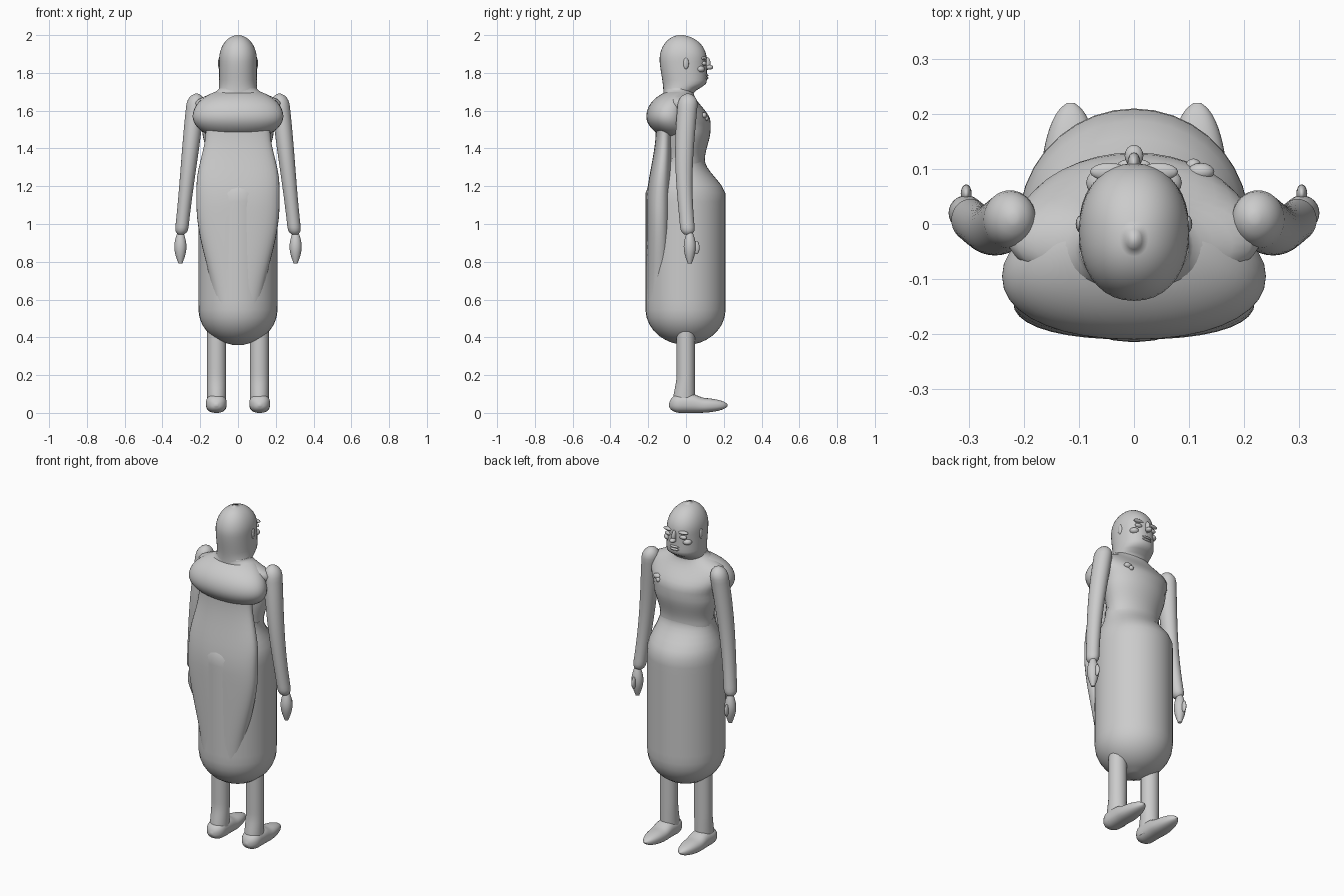
import bpy, bmesh, math
from mathutils import Vector

default = bpy.data.objects.get("Cube")
if default:
    bpy.data.objects.remove(default, do_unlink=True)

gray = bpy.data.materials.new("plain gray")
gray.use_nodes = True
gray.diffuse_color = (0.6, 0.6, 0.6, 1)
gray.node_tree.nodes["Principled BSDF"].inputs["Base Color"].default_value = gray.diffuse_color


def fraction(start, end, level):
    """How far the level lies between start and end, kept within the two."""
    return min(max((level - start) / (end - start), 0.01), 1)


def ramp(start, end, level):
    """Ease softly from none at start to full at end."""
    t = fraction(start, end, level)
    return t * t * (3 - 2 * t)


def dome(start, end, level):
    """Swell like a quarter circle from a rounded tip to full size."""
    return math.sqrt(1 - (1 - fraction(start, end, level)) ** 2)


def finish(name, bm, mirrored):
    """Turn a bmesh into a smooth shaded object, with a twin across x if asked."""
    bmesh.ops.recalc_face_normals(bm, faces=bm.faces[:])
    mesh = bpy.data.meshes.new(name)
    bm.to_mesh(mesh)
    bm.free()
    mesh.materials.append(gray)
    for face in mesh.polygons:
        face.use_smooth = True
    obj = bpy.data.objects.new(name, mesh)
    bpy.context.collection.objects.link(obj)
    if mirrored:
        obj.modifiers.new("mirror", "MIRROR").use_mirror_merge = False


def loft(name, start, end, shape, power=1, mirrored=False, along_y=False, steps=28, sides=36):
    """Skin ovals whose centre x, half width, low and high side follow a rule."""
    bm = bmesh.new()
    rings = []
    for step in range(steps + 1):
        level = start + (end - start) * (1 - math.cos(math.pi * step / steps)) / 2
        centre, half, low, high = shape(level)
        ring = []
        for i in range(sides):
            angle = math.tau * i / sides
            c, s = (math.copysign(abs(v) ** power, v) for v in (math.cos(angle), math.sin(angle)))
            x, other = centre + half * c, (low + high) / 2 + (high - low) / 2 * s
            ring.append(bm.verts.new((x, level, other) if along_y else (x, other, level)))
        rings.append(ring)
    for lower, upper in zip(rings, rings[1:]):
        for i in range(sides):
            j = (i + 1) % sides
            bm.faces.new((lower[i], lower[j], upper[j], upper[i]))
    bm.faces.new(rings[0])
    bm.faces.new(rings[-1])
    finish(name, bm, mirrored)


def blob(name, centre, radii, mirrored=False):
    """A small ellipsoid for facial and dress details."""
    bm = bmesh.new()
    bmesh.ops.create_uvsphere(bm, u_segments=16, v_segments=10, radius=1)
    for v in bm.verts:
        v.co = Vector(centre) + Vector(a * b for a, b in zip(v.co, radii))
    finish(name, bm, mirrored)


# Long gown with a rounded hem, drawn in at the waist
def gown(z):
    hem = dome(0.36, 0.55, z)
    waist = ramp(1.15, 1.34, z)
    return 0, 0.21 * hem - 0.05 * waist, 0.08 * waist - 0.215 * hem, 0.21 * hem - 0.11 * waist


# Chest widening to the shoulders, then sloping to the neck
def bodice(z):
    chest = ramp(1.34, 1.5, z)
    shoulders = ramp(1.5, 1.64, z)
    neck = ramp(1.64, 1.72, z)
    half = 0.16 + 0.03 * chest + 0.04 * shoulders - 0.13 * neck
    return 0, half, -0.12, 0.1 + 0.03 * chest - 0.09 * ramp(1.54, 1.7, z)


# Back cape hanging from the cowl and blending into the gown
def cape(z):
    half = 0.12 + 0.1 * ramp(0.5, 1.1, z) - 0.05 * ramp(1.2, 1.5, z)
    return 0, half, 0.05 * ramp(1.1, 1.5, z) - 0.21, -0.07


# Thick folded cowl across the upper back
def cowl(z):
    roll = dome(1.44, 1.57, z) * dome(1.72, 1.57, z)
    return 0, 0.24 * roll, -0.21 * roll, 0.02


# Hooded head with a straight neck and a jutting jaw
def head(z):
    crown = dome(2, 1.87, z)
    back = 0.09 + 0.02 * ramp(1.7, 1.88, z)
    front = 0.07 + 0.07 * ramp(1.69, 1.75, z)
    return 0, 0.1 * crown, -0.03 - back * crown, front * crown - 0.03


# Sleeved arm leaning outward, with a slight bend at the elbow
def arm(z):
    ends = dome(0.94, 0.98, z) * dome(1.69, 1.63, z)
    radius = (0.035 + 0.013 * ramp(1, 1.6, z)) * ends
    bend = 0.01 - 0.02 * math.sin(math.pi * fraction(0.95, 1.65, z))
    return 0.405 - 0.11 * z, radius, bend - radius * 1.1, bend + radius * 1.1


# Spindle shaped hand
def hand(z):
    swell = math.sin(math.pi * fraction(0.79, 0.97, z))
    half = 0.01 + 0.022 * swell
    return 0.305, half, 0.02 - half, 0.02 + half


# Straight leg, fuller at the heel
def leg(z):
    return 0.113, 0.05, -0.05 - 0.02 * ramp(0.2, 0.05, z), 0.047


# Long foot with a flat sole and a tapering toe
def foot(y):
    body = dome(-0.09, -0.03, y) * dome(0.22, 0.06, y)
    instep = 0.06 - 0.02 * ramp(0.03, 0.1, y)
    return 0.115, 0.055 * body, 0.04 - 0.04 * body, 0.04 + instep * body


loft("gown", 0.36, 1.35, gown)
loft("bodice", 1.3, 1.72, bodice)
loft("cape", 0.55, 1.52, cape, power=0.85)
loft("cowl", 1.45, 1.71, cowl, power=0.92)
loft("head", 1.64, 2, head, power=0.92)
loft("arm", 0.945, 1.69, arm, mirrored=True)
loft("hand", 0.79, 0.97, hand, mirrored=True)
loft("leg", 0.02, 0.5, leg, mirrored=True)
loft("foot", -0.09, 0.22, foot, power=0.85, mirrored=True, along_y=True)
blob("thumb", (0.305, 0.055, 0.875), (0.01, 0.017, 0.035), mirrored=True)

# Face
blob("nose_bridge", (0, 0.11, 1.85), (0.012, 0.02, 0.035))
blob("nose_tip", (0, 0.124, 1.83), (0.017, 0.02, 0.013))
for lip, height in (("upper_lip", 1.787), ("lower_lip", 1.772)):
    blob(lip, (0, 0.107, height), (0.03, 0.012, 0.007))
blob("brow", (0.045, 0.095, 1.877), (0.035, 0.016, 0.01), mirrored=True)
blob("eye", (0.046, 0.095, 1.85), (0.024, 0.014, 0.012), mirrored=True)
blob("cheek", (0.06, 0.075, 1.82), (0.027, 0.025, 0.018), mirrored=True)
blob("ear", (0.098, 0, 1.85), (0.008, 0.015, 0.03), mirrored=True)

# Brooch on one side of the chest
blob("brooch", (0.122, 0.095, 1.575), (0.024, 0.016, 0.016))
blob("brooch_drop", (0.108, 0.106, 1.56), (0.014, 0.013, 0.014))
